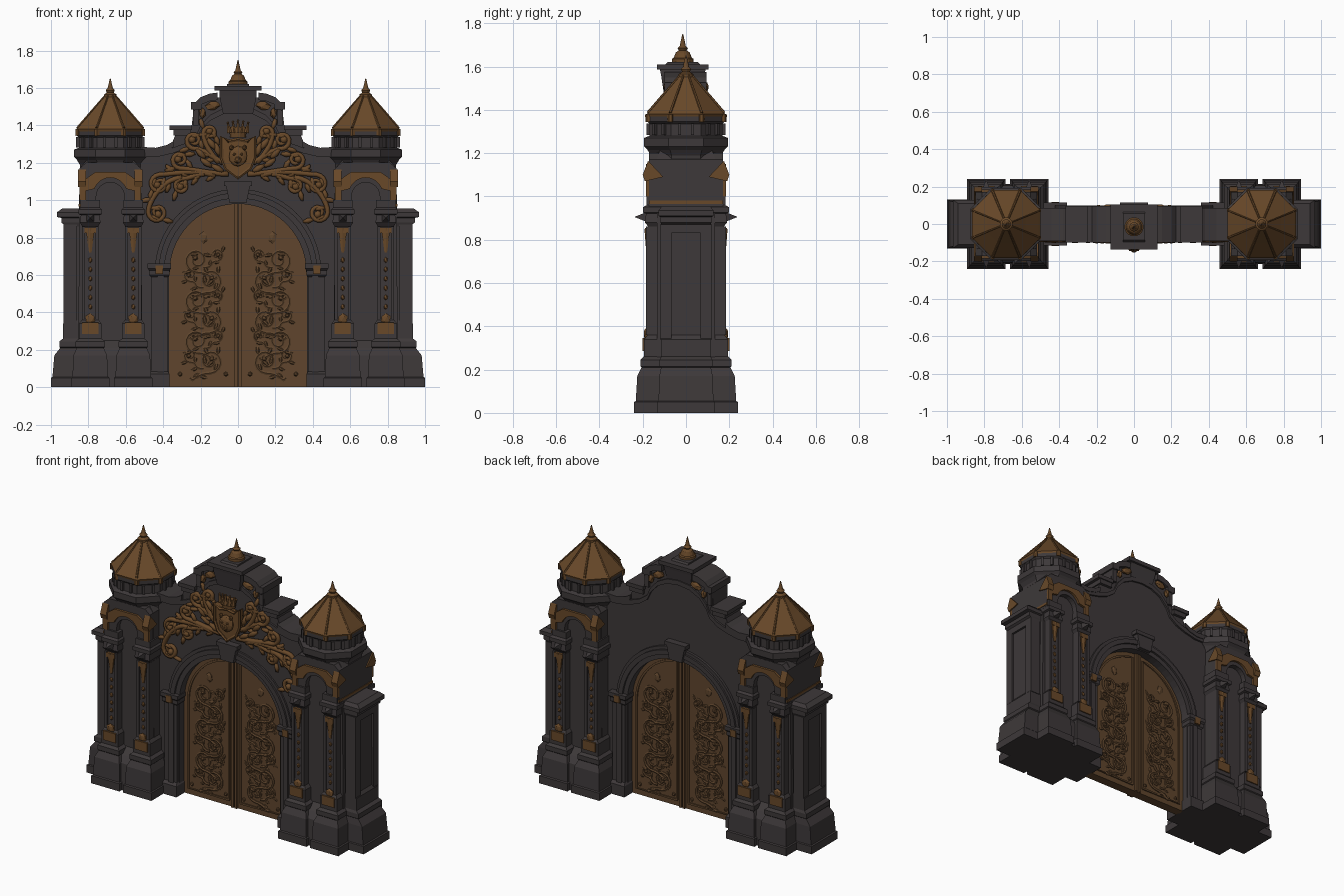
import bpy, bmesh, math
from mathutils import Vector, Matrix
from mathutils.geometry import interpolate_bezier

def material(name, rgb):
    m = bpy.data.materials.new(name)
    m.diffuse_color = (*rgb, 1)
    return m

STONE = material("dark_stone", (0.047, 0.040, 0.041))
COPPER = material("aged_copper", (0.14, 0.066, 0.022))
DOOR = material("door_bronze", (0.115, 0.060, 0.026))

def finish(bm, name, mat, mirror="", smooth=False):
    bmesh.ops.recalc_face_normals(bm, faces=bm.faces[:])
    me = bpy.data.meshes.new(name)
    bm.to_mesh(me)
    bm.free()
    me.materials.append(mat)
    for p in me.polygons:
        p.use_smooth = smooth
    ob = bpy.data.objects.new(name, me)
    bpy.context.collection.objects.link(ob)
    if mirror:
        mod = ob.modifiers.new("mirror", "MIRROR")
        mod.use_axis = ("X" in mirror, "Y" in mirror, False)
        mod.use_mirror_merge = False
    return ob

def skin(bm, rings):
    n = len(rings[0])
    vs = [[bm.verts.new(p) for p in r] for r in rings]
    for a, b in zip(vs, vs[1:]):
        for i in range(n):
            j = (i + 1) % n
            bm.faces.new((a[i], a[j], b[j], b[i]))
    bm.faces.new(vs[0][::-1])
    bm.faces.new(vs[-1])

def loft(bm, cx, cy, n, layers):
    """Stack of n-sided rings; layer = (z, half width x, half width y)."""
    k = 1 / math.cos(math.pi / n)
    ang = [(i + 0.5) * 2 * math.pi / n for i in range(n)]
    skin(bm, [[(cx + k * l[1] * math.cos(a), cy + k * l[-1] * math.sin(a), l[0]) for a in ang] for l in layers])

def box(bm, x0, x1, y0, y1, z0, z1):
    loft(bm, (x0 + x1) / 2, (y0 + y1) / 2, 4, [(z, (x1 - x0) / 2, (y1 - y0) / 2) for z in (z0, z1)])

def prism(bm, pts, y0, y1):
    skin(bm, [[(x, y, z) for x, z in pts] for y in (y0, y1)])

def tube(bm, pts, r0, r1=None, n=6, flat=1.0):
    r1 = r0 if r1 is None else r1
    pts = [Vector(p) for p in pts]
    rings = []
    for i, p in enumerate(pts):
        d = (pts[min(i + 1, len(pts) - 1)] - pts[max(i - 1, 0)]).normalized()
        side = d.cross(Vector((0, 0, 1)) if abs(d.y) > 0.9 else Vector((0, 1, 0))).normalized()
        up = side.cross(d)
        r = r0 + (r1 - r0) * i / (len(pts) - 1)
        rings.append([p + side * r * math.cos(a) + up * r * flat * math.sin(a)
                      for a in (2 * math.pi * (k + 0.5) / n for k in range(n))])
    skin(bm, rings)

def blob(bm, x, y, z, sx, sy, sz, rot=0.0, sub=1):
    m = Matrix.Translation((x, y, z)) @ Matrix.Rotation(-rot, 4, 'Y') @ Matrix.Diagonal((sx, sy, sz, 1))
    bmesh.ops.create_icosphere(bm, subdivisions=sub, radius=1, matrix=m)

def arc(r, zc, a0, a1, n, cx=0.0):
    return [(cx + r * math.cos(math.radians(a0 + (a1 - a0) * i / n)),
             zc + r * math.sin(math.radians(a0 + (a1 - a0) * i / n))) for i in range(n + 1)]

def sym(half):
    return half + [(-x, z) for x, z in reversed(half) if abs(x) > 1e-4]

def scroll(bm, y, p0, h0, c, r, a0, turn, thick, flat=1.0):
    """Curved stem from p0 that winds into a spiral around c, with leaves along it."""
    a0 = math.radians(a0)
    sp = [Vector((c[0] + r * (1 - 0.75 * t) * math.cos(a0 + turn * 2 * math.pi * t),
                  c[1] + r * (1 - 0.75 * t) * math.sin(a0 + turn * 2 * math.pi * t)))
          for t in (i / 20 for i in range(21))]
    sgn = 1 if turn > 0 else -1
    d = Vector((-math.sin(a0), math.cos(a0))) * sgn
    p0 = Vector(p0)
    pts = interpolate_bezier(p0, p0 + Vector(h0), sp[0] - d * r * 1.2, sp[0], 10)[:-1] + sp
    tube(bm, [(p[0], y, p[1]) for p in pts], thick, thick * 0.6, 6, flat)
    blob(bm, pts[-1][0], y, pts[-1][1], thick * 1.4, thick * 1.4 * flat, thick * 1.4)
    for k, i in enumerate(range(2, 22, 4)):
        t = Vector(pts[i + 1]) - Vector(pts[i - 1])
        a = math.atan2(t[1], t[0]) + (0.8 if k % 2 else -0.8)
        L = thick * 2.2
        blob(bm, pts[i][0] + L * math.cos(a), y, pts[i][1] + L * math.sin(a), L, thick * 0.9 * flat, thick * 0.9, a)

ZC = 0.615  # springing height of the gate arch

# ---- central wall with arched opening and stepped gable
bm = bmesh.new()
gable = [(0, 1.55), (0.12, 1.55), (0.19, 1.525), (0.235, 1.5), (0.25, 1.38), (0.33, 1.36), (0.355, 1.3),
         (0.43, 1.265), (0.52, 1.26), (0.52, 0), (0.37, 0)]
prism(bm, sym(gable + arc(0.37, ZC, 0, 90, 14)), -0.075, 0.07)
finish(bm, "gate_wall", STONE)

# ---- coping, curved moulding and gable blocks
bm = bmesh.new()
for top, w, d in (([(0, 1.5), (0.08, 1.49), (0.15, 1.455), (0.2, 1.4), (0.225, 1.345), (0.28, 1.305),
                    (0.35, 1.28), (0.43, 1.262), (0.52, 1.262)], 0.03, 0.082),
                  ([(0.11, 1.575), (0.15, 1.57), (0.2, 1.55), (0.235, 1.515)], 0.04, 0.095),
                  ([(0.345, 1.315), (0.38, 1.295), (0.44, 1.28), (0.52, 1.285)], 0.03, 0.086)):
    prism(bm, top + [(x, z - w) for x, z in reversed(top)], -d - 0.005, d)
box(bm, 0.245, 0.365, -0.1, 0.095, 1.375, 1.4)
box(bm, 0.25, 0.345, -0.09, 0.088, 1.345, 1.376)
box(bm, 0.195, 0.25, -0.1, 0.095, 1.485, 1.525)
box(bm, 0.21, 0.24, -0.085, 0.085, 1.4, 1.486)
finish(bm, "gable_coping", STONE, "X")
bm = bmesh.new()
loft(bm, 0, -0.015, 4, [(1.46, 0.08, 0.085), (1.56, 0.1, 0.1), (1.585, 0.1, 0.105), (1.585, 0.125, 0.12),
                        (1.61, 0.125, 0.12), (1.61, 0.06, 0.08), (1.62, 0.06, 0.07)])
finish(bm, "gable_top_block", STONE)
bm = bmesh.new()
blob(bm, 0.135, -0.09, 1.505, 0.045, 0.016, 0.025, -0.3)
blob(bm, 0.19, -0.088, 1.465, 0.02, 0.016, 0.03)
finish(bm, "gable_ornament", COPPER, "XY")

# ---- finials: gable and both tower tops
bm = bmesh.new()
loft(bm, 0, -0.015, 16, [(1.615, 0.05), (1.635, 0.05), (1.64, 0.042), (1.665, 0.032), (1.675, 0.018), (1.685, 0.024),
                         (1.695, 0.014), (1.75, 0.002)])
finish(bm, "gable_finial", COPPER)
bm = bmesh.new()
loft(bm, 0.683, 0, 12, [(1.55, 0.034), (1.565, 0.034), (1.575, 0.018), (1.587, 0.024), (1.6, 0.014), (1.65, 0.002)])
finish(bm, "tower_finial", COPPER, "X")

# ---- arch surround: stepped rings, jambs, imposts, keystone
bm = bmesh.new()
for r0, r1, d in ((0.365, 0.4, 0.085), (0.395, 0.425, 0.098), (0.42, 0.445, 0.086)):
    prism(bm, arc(r0, ZC, 0, 180, 28) + arc(r1, ZC, 180, 0, 28), -d, d)
prism(bm, [(-0.045, 0.985), (0.045, 0.985), (0.065, 1.08), (-0.065, 1.08)], -0.115, 0.11)
box(bm, -0.075, 0.075, -0.12, 0.115, 1.075, 1.1)
finish(bm, "arch_ring", STONE)
bm = bmesh.new()
loft(bm, 0.42, 0, 4, [(0, 0.055, 0.115), (0.07, 0.055, 0.115), (0.085, 0.045, 0.095), (0.59, 0.045, 0.095),
                      (0.6, 0.055, 0.105), (0.625, 0.055, 0.105), (0.635, 0.063, 0.115), (0.66, 0.063, 0.115)])
box(bm, 0.395, 0.43, -0.102, 0.102, 0.08, 0.6)
finish(bm, "arch_jamb", STONE, "X")
bm = bmesh.new()
box(bm, 0.4, 0.44, -0.118, -0.1, 0.605, 0.65)
finish(bm, "impost_ornament", COPPER, "XY")

# ---- door leaves with raised frame and scrollwork on both sides
bm = bmesh.new()
prism(bm, [(0, 0), (0.372, 0)] + arc(0.372, ZC, 0, 90, 16), -0.03, 0.03)
box(bm, 0.004, 0.02, -0.042, 0.042, 0, 0.98)
finish(bm, "door_leaf", DOOR, "X")
bm = bmesh.new()
frame = [(0.04, 0.04), (0.335, 0.04)] + arc(0.335, ZC, 0, 83, 14) + [(0.04, 0.04)]
tube(bm, [(x, -0.031, z) for x, z in frame], 0.009, n=4)
for k in range(6):
    s = 1 if k % 2 else -1
    z = 0.14 + k * 0.108
    scroll(bm, -0.031, (0.185 - s * 0.07, z - 0.09), (s * 0.02, -0.03), (0.185 + s * 0.035, z), 0.065, -90, s * 1.4, 0.012, 0.8)
    scroll(bm, -0.031, (0.185, z - 0.04), (-s * 0.06, 0.0), (0.185 - s * 0.07, z + 0.03), 0.036, -90, -s * 1.2, 0.01, 0.8)
blob(bm, 0.185, -0.031, 0.8, 0.024, 0.01, 0.033)
for x, z in ((0.065, 0.07), (0.31, 0.07)):
    blob(bm, x, -0.031, z, 0.013, 0.01, 0.013)
finish(bm, "door_ornament", DOOR, "XY")

# ---- crest over the arch: scrolls, shield, beast mask, crown
bm = bmesh.new()
for s in (((0.08, 1.2), (0.06, 0.03), (0.235, 1.32), 0.045, -90, 1.3),
          ((0.05, 1.14), (0.1, 0), (0.31, 1.215), 0.045, -90, 1.3),
          ((0.12, 1.13), (0.1, 0.04), (0.42, 1.085), 0.052, 90, -1.3),
          ((0.3, 1.12), (0.1, 0), (0.43, 0.935), 0.05, 0, -1.3),
          ((0.1, 1.2), (0.06, 0.06), (0.15, 1.36), 0.035, 0, 1.2),
          ((0.18, 1.14), (0.05, 0), (0.3, 1.075), 0.04, 90, -1.3)):
    scroll(bm, -0.083, *s, 0.0165)
for x, z, a in ((0.11, 1.27, 1.2), (0.14, 1.3, 0.9), (0.11, 1.17, 0.5), (0.17, 1.2, 0.6), (0.2, 1.25, 0.8)):
    blob(bm, x, -0.09, z, 0.045, 0.016, 0.018, a)
finish(bm, "crest_scrolls", COPPER, "X", True)
bm = bmesh.new()
rim = sym([(0, 1.325), (0.05, 1.315), (0.088, 1.34), (0.088, 1.23), (0.065, 1.17), (0, 1.12)])
prism(bm, rim, -0.112, -0.07)
tube(bm, [(x, -0.112, z) for x, z in rim + rim[:1]], 0.011)
blob(bm, 0, -0.12, 1.235, 0.05, 0.022, 0.055, 0, 2)
blob(bm, 0, -0.135, 1.215, 0.022, 0.02, 0.022)
for s in (-1, 1):
    blob(bm, s * 0.035, -0.125, 1.28, 0.013, 0.012, 0.016)
    blob(bm, s * 0.02, -0.138, 1.245, 0.01, 0.008, 0.008)
loft(bm, 0, -0.095, 12, [(1.335, 0.042, 0.035), (1.36, 0.045, 0.038), (1.39, 0.052, 0.042)])
for k in range(-2, 3):
    y = -0.13 + 0.008 * abs(k)
    tube(bm, [(k * 0.022, y, 1.36), (k * 0.027, y, 1.42 - 0.006 * abs(k))], 0.016, 0.006)
    blob(bm, k * 0.027, y, 1.425 - 0.006 * abs(k), 0.008, 0.008, 0.008)
finish(bm, "crest_shield", COPPER)

# ---- towers: core, niche wall, paired piers, side pilaster
TX, PIERS = 0.683, (0.56, 0.79)
bm = bmesh.new()
loft(bm, TX, 0, 4, [(0, 0.19, 0.215), (0.17, 0.19, 0.205), (0.21, 0.175, 0.175), (0.25, 0.17, 0.135),
                    (1.17, 0.165, 0.135), (1.22, 0.12, 0.12)])
finish(bm, "tower_core", STONE, "X")
bm = bmesh.new()
opening = arc(0.075, 1.02, 0, 180, 12, TX)
prism(bm, [(TX - 0.165, 0.93), (TX - 0.165, 1.17), (TX - 0.13, 1.2), (TX + 0.13, 1.2), (TX + 0.165, 1.17),
           (TX + 0.165, 0.93), (TX + 0.075, 0.93)] + opening + [(TX - 0.075, 0.93)], -0.17, -0.12)
finish(bm, "niche_wall", STONE, "XY")
bm = bmesh.new()
prism(bm, [(TX - 0.165, 1.0), (TX - 0.165, 1.09), (TX - 0.08, 1.15), (TX + 0.08, 1.15), (TX + 0.165, 1.09), (TX + 0.165, 1.0),
           (TX + 0.13, 1.0), (TX + 0.13, 1.05)] + arc(0.09, 1.03, 20, 160, 12, TX)
      + [(TX - 0.13, 1.05), (TX - 0.13, 1.0)], -0.185, -0.165)
gusset = [(-0.2, 1.1), (-0.175, 1.165), (-0.105, 1.09), (-0.19, 1.07)]
for s in (-1, 1):
    skin(bm, [[(TX + s * q, y, z) for y, z in gusset] for q in (0.13, 0.173)])
finish(bm, "niche_hood", COPPER, "XY")
bm = bmesh.new()
for x in PIERS:
    loft(bm, x, 0, 4, [(0, 0.102, 0.24), (0.05, 0.102, 0.24), (0.055, 0.095, 0.232), (0.17, 0.09, 0.225),
                       (0.21, 0.072, 0.205), (0.215, 0.078, 0.21), (0.245, 0.078, 0.21), (0.26, 0.06, 0.195),
                       (0.34, 0.06, 0.195), (0.36, 0.045, 0.176), (0.86, 0.043, 0.174), (0.88, 0.055, 0.19),
                       (0.92, 0.05, 0.185), (0.925, 0.062, 0.198), (0.95, 0.062, 0.198), (0.96, 0.052, 0.182),
                       (1.0, 0.052, 0.182)])
    for s in (-1, 1):
        box(bm, x + s * 0.036 - 0.009, x + s * 0.036 + 0.009, -0.184, 0.184, 0.36, 0.86)
    for y in (-1, 1):
        tube(bm, [(x, y * 0.185, 0.905), (x, y * 0.235, 0.905)], 0.03, 0.002, 4)
finish(bm, "tower_pier", STONE, "X")
bm = bmesh.new()
for x in PIERS:
    box(bm, x - 0.045, x + 0.045, -0.202, -0.18, 0.285, 0.345)
    blob(bm, x, -0.183, 0.365, 0.03, 0.014, 0.03)
    tube(bm, [(x, -0.178, 0.85), (x, -0.178, 0.72)], 0.028, 0.008, 6, 0.5)
    box(bm, x - 0.03, x + 0.03, -0.19, -0.17, 0.825, 0.855)
    for k in range(6):
        blob(bm, x, -0.176, 0.43 + 0.05 * k, 0.012, 0.01, 0.015)
finish(bm, "pier_ornament", COPPER, "XY")
bm = bmesh.new()
box(bm, 0.84, 0.853, -0.172, 0.172, 0.965, 0.98)
finish(bm, "tower_side_band", COPPER, "X")
bm = bmesh.new()
loft(bm, 0.85, 0, 4, [(0, 0.15, 0.132), (0.05, 0.15, 0.132), (0.055, 0.142, 0.127), (0.17, 0.132, 0.123),
                      (0.21, 0.1, 0.115), (0.215, 0.105, 0.122), (0.245, 0.105, 0.122), (0.26, 0.085, 0.115),
                      (0.34, 0.085, 0.115), (0.36, 0.07, 0.11), (0.86, 0.068, 0.11), (0.88, 0.095, 0.118),
                      (0.905, 0.095, 0.118), (0.91, 0.118, 0.128), (0.935, 0.118, 0.128), (0.955, 0.09, 0.11)])
for s in (-1, 1):
    box(bm, 0.86, 0.932, s * 0.093 - 0.026, s * 0.093 + 0.026, 0.34, 0.87)
box(bm, 0.86, 0.932, -0.1, 0.1, 0.83, 0.87)
finish(bm, "side_pilaster", STONE, "X")

# ---- octagonal tower heads
bm = bmesh.new()
loft(bm, TX, 0, 8, [(1.14, 0.16), (1.19, 0.163), (1.215, 0.178), (1.23, 0.193), (1.27, 0.193), (1.28, 0.168),
                    (1.335, 0.168), (1.345, 0.178), (1.378, 0.178)])
for k in range(8):
    rot = Matrix.Translation((TX, 0, 0)) @ Matrix.Rotation(k * math.pi / 4, 4, 'Z')
    for t in (-0.03, 0.03):
        bmesh.ops.create_cube(bm, size=1, matrix=rot @ Matrix.Translation((0.17, t, 1.31)) @ Matrix.Diagonal((0.025, 0.016, 0.055, 1)))
finish(bm, "tower_head", STONE, "X")
bm = bmesh.new()
loft(bm, TX, 0, 8, [(1.368, 0.178), (1.38, 0.182), (1.392, 0.172), (1.47, 0.104), (1.555, 0.032), (1.56, 0.03)])
for k in range(8):
    a, q = (k + 0.5) * math.pi / 4, 1 / math.cos(math.pi / 8)
    ca, sa = q * math.cos(a), q * math.sin(a)
    tube(bm, [(TX + r * ca, r * sa, z) for r, z in ((0.176, 1.386), (0.104, 1.471), (0.03, 1.557))], 0.007, 0.005)
    tube(bm, [(TX + 0.172 * ca, 0.172 * sa, 1.345), (TX + 0.174 * ca, 0.174 * sa, 1.38)], 0.015, 0.015)
finish(bm, "tower_roof", COPPER, "X")
